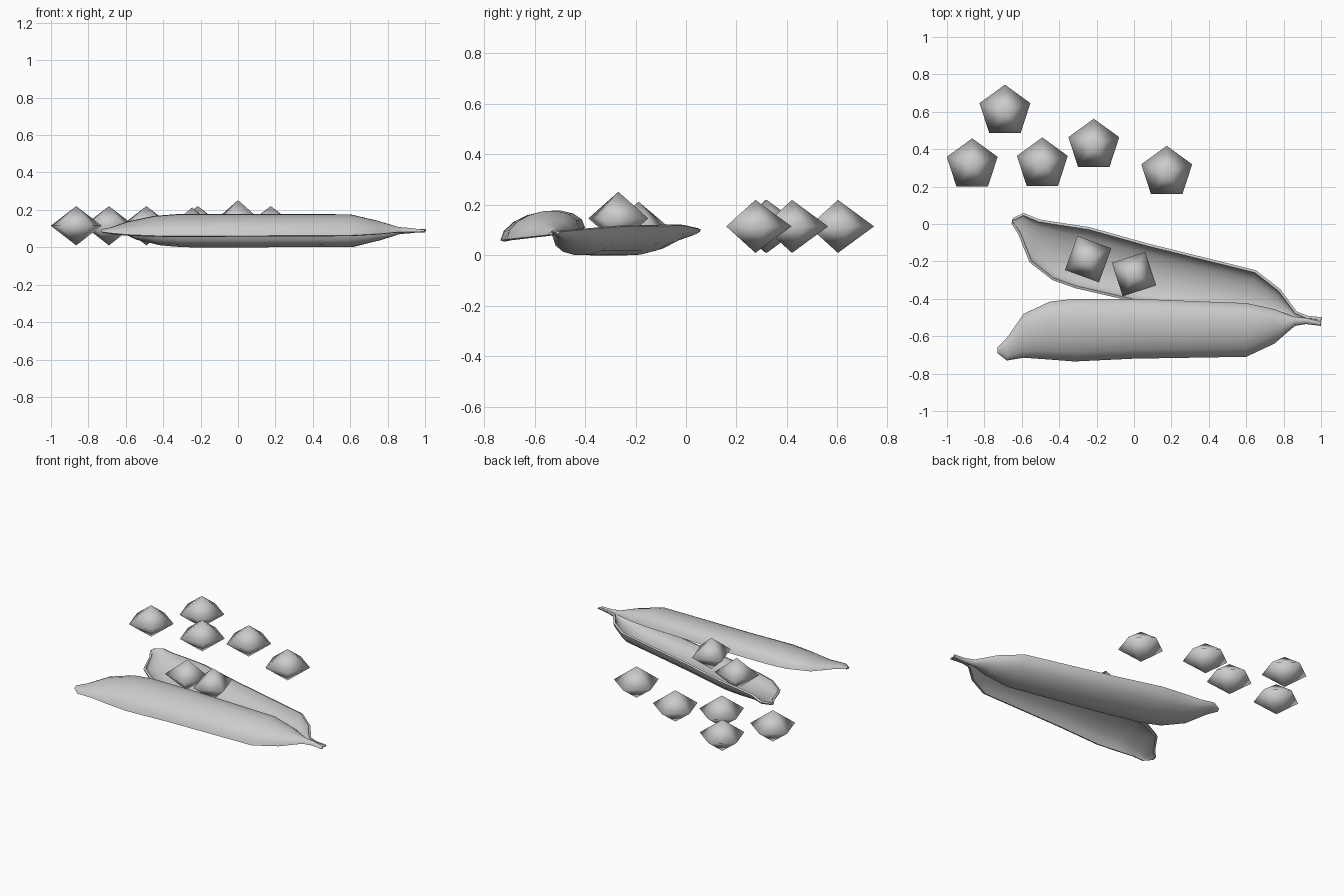
import bpy, bmesh, math
from mathutils import Matrix, Vector

if "Cube" in bpy.data.objects:
    bpy.data.objects.remove(bpy.data.objects["Cube"], do_unlink=True)

grey = bpy.data.materials.new("plain_grey")
grey.use_nodes = True
COLOUR = (0.6, 0.6, 0.6, 1)
grey.diffuse_color = COLOUR
grey.node_tree.nodes["Principled BSDF"].inputs["Base Color"].default_value = COLOUR


def make_object(name, bm):
    mesh = bpy.data.meshes.new(name)
    bm.to_mesh(mesh)
    bm.free()
    mesh.materials.append(grey)
    for face in mesh.polygons:
        face.use_smooth = True
    obj = bpy.data.objects.new(name, mesh)
    bpy.context.collection.objects.link(obj)
    return obj


# Peas: low double pyramids with smooth shading
def make_pea(name, centre, sides, radius, turn):
    bm = bmesh.new()
    bmesh.ops.create_uvsphere(bm, u_segments=sides, v_segments=2, radius=1)
    first = max(bm.verts, key=lambda v: v.co.x)
    start = math.atan2(first.co.y, first.co.x)
    shape = Matrix.Diagonal((radius, radius, 0.105, 1))
    bm.transform(Matrix.Translation(centre) @ Matrix.Rotation(turn - start, 4, "Z") @ shape)
    make_object(name, bm)


LOOSE = [(-0.69, 0.602), (-0.865, 0.315), (-0.49, 0.32), (-0.215, 0.42), (0.175, 0.275)]
for i, (x, y) in enumerate(LOOSE):
    make_pea(f"loose_pea_{i + 1}", (x, y, 0.115), 5, 0.143, math.radians(90))
make_pea("pod_pea_1", (-0.245, -0.188, 0.108), 4, 0.137, math.radians(25))
make_pea("pod_pea_2", (0, -0.268, 0.147), 4, 0.133, math.radians(-27))

# Pod stations: x, near rim y, far rim y, crest height
RIM = 0.085
STATIONS = [
    (-0.73, -0.69, -0.66, 0.095), (-0.68, -0.73, -0.61, 0.105),
    (-0.59, -0.715, -0.48, 0.135), (-0.45, -0.725, -0.415, 0.165),
    (-0.32, -0.735, -0.4, 0.175), (0, -0.72, -0.4, 0.176),
    (0.6, -0.71, -0.423, 0.175), (0.75, -0.64, -0.455, 0.14),
    (0.86, -0.545, -0.497, 0.108), (0.92, -0.535, -0.502, 0.103),
    (1, -0.545, -0.522, 0.093),
]
ARC = 8


def make_pod(name, matrix):
    bm = bmesh.new()
    rows = []
    for x, near, far, crest in STATIONS:
        mid, half = (near + far) / 2, (far - near) / 2
        row = []
        for k in range(ARC + 1):
            t = math.pi * k / ARC
            side = -math.cos(t)
            z = RIM + 0.15 * half * side + (crest - RIM) * math.sin(t)
            row.append(bm.verts.new((x, mid + half * side, z)))
        rows.append(row)
    for a, b in zip(rows, rows[1:]):
        for k in range(ARC):
            bm.faces.new((a[k], b[k], b[k + 1], a[k + 1]))
    bm.transform(matrix)
    obj = make_object(name, bm)
    shell = obj.modifiers.new("wall", "SOLIDIFY")
    shell.thickness = 0.014
    shell.offset = -1
    bpy.ops.object.select_all(action="DESELECT")
    obj.select_set(True)
    bpy.context.view_layer.objects.active = obj
    bpy.ops.object.modifier_apply(modifier="wall")
    bpy.ops.object.shade_smooth_by_angle(angle=math.radians(50))


# The open half is the closed half turned over about the hinge line
hinge = Vector((0.9, -0.51, 0.089))
flip = (Matrix.Translation(hinge)
        @ Matrix.Rotation(math.pi, 4, Vector((-0.9936, 0.113, 0)))
        @ Matrix.Translation(-hinge))
make_pod("pod_half_upturned", Matrix.Identity(4))
make_pod("pod_half_open", flip)
